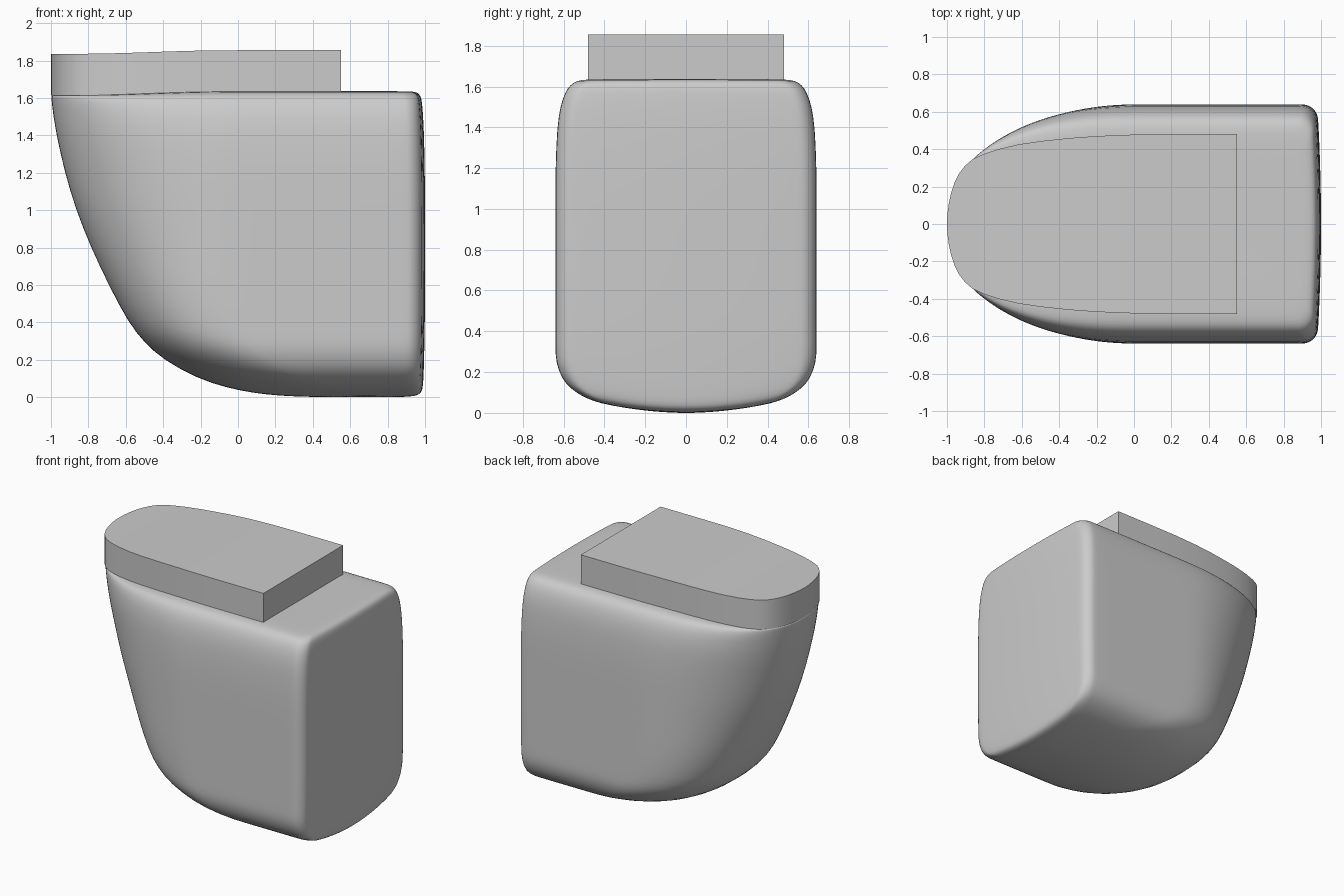
import bpy, bmesh
from math import sin, cos, pi

if "Cube" in bpy.data.objects:
    bpy.data.objects.remove(bpy.data.objects["Cube"])


def smooth(t):
    t = max(0.0, min(1.0, t))
    return t * t * (3 - 2 * t)


def drop(x):
    """Gentle fall of the rim and lid towards the front."""
    return 0.019 * smooth((-x - 0.05) / 0.8)


def make_object(name, bm, angle=0.6):
    bmesh.ops.recalc_face_normals(bm, faces=bm.faces)
    mesh = bpy.data.meshes.new(name)
    bm.to_mesh(mesh)
    bm.free()
    ob = bpy.data.objects.new(name, mesh)
    bpy.context.collection.objects.link(ob)
    bpy.ops.object.select_all(action='DESELECT')
    ob.select_set(True)
    bpy.context.view_layer.objects.active = ob
    bpy.ops.object.shade_smooth_by_angle(angle=angle)
    return ob


def section(xf, xb, w, p):
    """Plan outline: rounded nose, straight sides, bowed back."""
    xs = max(0.0, xf + 0.4 * (xb - xf)) if xf > -0.6 else 0.0
    r = min(0.08, w * 0.5)
    half = []
    for i in range(19):                         # nose
        a = pi / 2 * i / 18
        half.append((xs - (xs - xf) * cos(a) ** (2 / p), w * sin(a) ** (2 / p)))
    xe = xb - 0.02 - r
    half += [(xs + (xe - xs) * i / 5, w) for i in range(1, 5)]
    for i in range(7):                          # back corner
        a = pi / 2 * i / 6
        half.append((xe + r * sin(a), w - r + r * cos(a)))
    half += [((xb - 0.02), (w - r) * (1 - i / 5)) for i in range(1, 6)]
    half = [(x + (0.02 * (1 - (y / w) ** 2) if x > xe else 0), y) for x, y in half]
    return half + [(x, -y) for x, y in half[-2:0:-1]]


# Bowl body: z, front x, back x, half width, nose exponent
levels = [
    (0.000, 0.60, 0.75, 0.05, 2.2), (0.000, 0.48, 0.84, 0.22, 2.2),
    (0.003, 0.33, 0.92, 0.38, 2.2), (0.008, 0.22, 0.955, 0.45, 2.2),
    (0.022, 0.08, 0.98, 0.51, 2.3), (0.050, -0.06, 0.988, 0.565, 2.4),
    (0.100, -0.22, 0.992, 0.61, 2.4), (0.200, -0.40, 0.995, 0.638, 2.4),
    (0.290, -0.50, 0.997, 0.64, 2.4), (0.400, -0.588, 0.999, 0.64, 2.3),
    (0.600, -0.692, 1.0, 0.64, 2.2), (0.800, -0.787, 1.0, 0.64, 2.1),
    (1.000, -0.867, 1.0, 0.64, 2.1), (1.200, -0.927, 0.999, 0.64, 2.1),
    (1.400, -0.970, 0.995, 0.632, 2.2), (1.500, -0.985, 0.99, 0.617, 2.25),
    (1.570, -0.994, 0.985, 0.594, 2.35), (1.610, -0.998, 0.978, 0.566, 2.45),
    (1.628, -0.998, 0.962, 0.535, 2.6), (1.635, -0.992, 0.935, 0.49, 2.8),
    (1.636, -0.90, 0.88, 0.40, 2.8), (1.636, -0.5, 0.6, 0.15, 2.5),
]
bm = bmesh.new()
rings = []
for z, xf, xb, w, p in levels:
    ring = []
    for x, y in section(xf, xb, w, p):
        crown = 0.10 * (y / 0.64) ** 2 * max(0.0, 1 - z / 0.4)
        ring.append(bm.verts.new((x, y, z + crown - drop(x) * smooth((z - 1.3) / 0.3))))
    rings.append(ring)
n = len(rings[0])
for a, b in zip(rings, rings[1:]):
    for i in range(n):
        j = (i + 1) % n
        bm.faces.new((a[i], a[j], b[j], b[i]))
bm.faces.new(rings[0])
bm.faces.new(rings[-1])
bowl = make_object("bowl_body", bm, 1.2)
sub = bowl.modifiers.new("smooth", 'SUBSURF')
sub.levels = sub.render_levels = 1

# Lid: outline extruded up, built as strips across the width
outline = [(-1.0, 0.0), (-0.998, 0.05), (-0.99, 0.11), (-0.978, 0.165), (-0.96, 0.22),
           (-0.935, 0.27), (-0.905, 0.31), (-0.865, 0.345), (-0.81, 0.372),
           (-0.73, 0.399), (-0.62, 0.425), (-0.5, 0.443), (-0.35, 0.459),
           (-0.2, 0.47), (0.0, 0.478), (0.2, 0.48), (0.55, 0.48)]
bm = bmesh.new()


def strip(z0):
    left = [bm.verts.new((x, y, z0 - drop(x))) for x, y in outline]
    right = [left[0]] + [bm.verts.new((x, -y, z0 - drop(x))) for x, y in outline[1:]]
    bm.faces.new((left[0], left[1], right[1]))
    for i in range(1, len(outline) - 1):
        bm.faces.new((left[i], left[i + 1], right[i + 1], right[i]))
    return left, right


low, high = strip(1.632), strip(1.855)
for a, b in zip(low, high):
    for i in range(len(outline) - 1):
        bm.faces.new((a[i], a[i + 1], b[i + 1], b[i]))
bm.faces.new((low[0][-1], low[1][-1], high[1][-1], high[0][-1]))
make_object("lid", bm)
